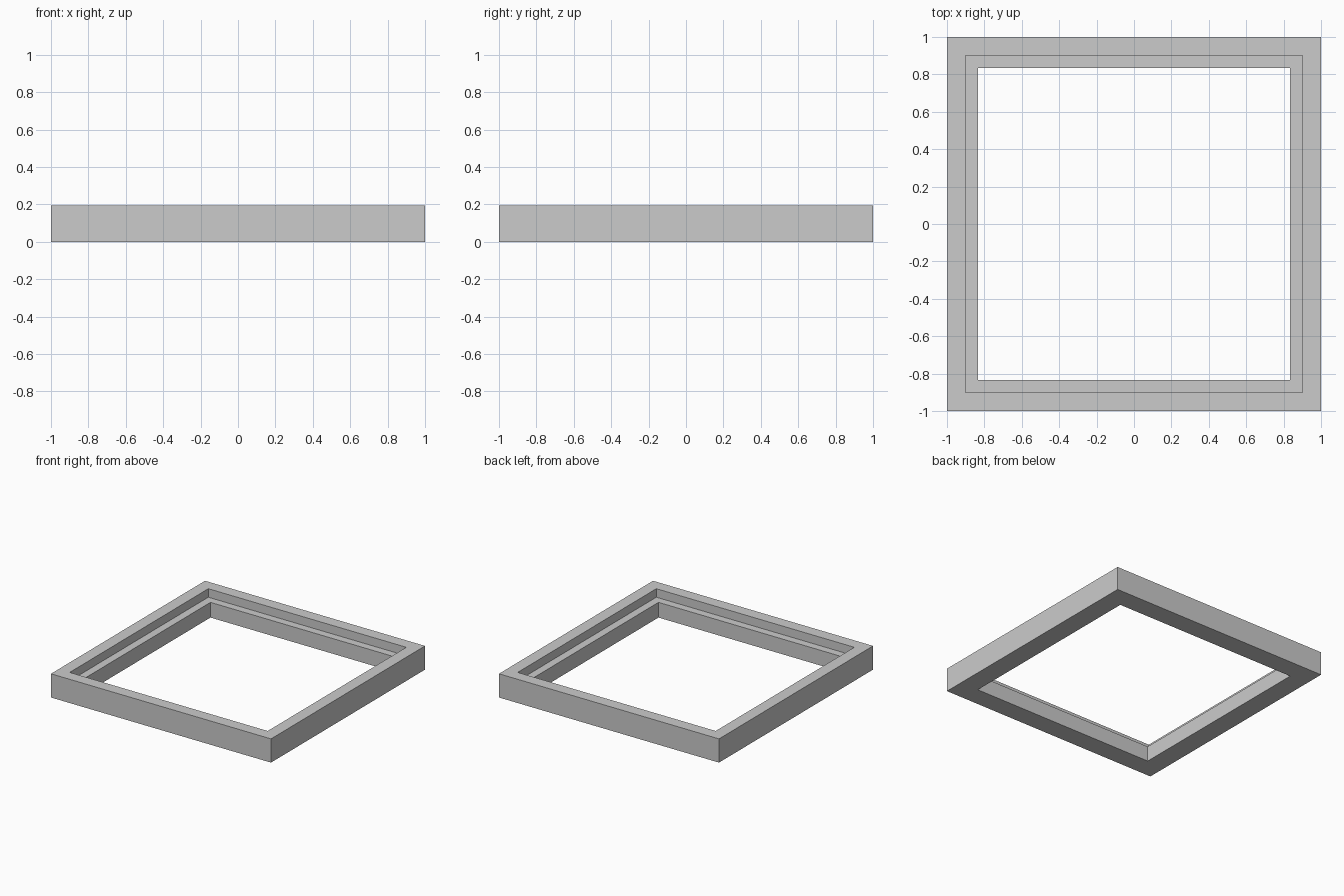
import bpy
import bmesh

cube = bpy.data.objects.get("Cube")
if cube:
    bpy.data.objects.remove(cube, do_unlink=True)

# Single grey material
GREY = (0.6, 0.6, 0.6, 1)
mat = bpy.data.materials.new("plain_grey")
mat.use_nodes = True
mat.diffuse_color = GREY
mat.node_tree.nodes["Principled BSDF"].inputs["Base Color"].default_value = GREY

# Stepped rail section as (distance from centre, height)
HEIGHT, LEDGE = 0.195, 0.125
OUTER, REBATE, INNER = 1.0, 0.9, 0.835
section = [(OUTER, 0), (OUTER, HEIGHT), (REBATE, HEIGHT),
           (REBATE, LEDGE), (INNER, LEDGE), (INNER, 0)]
corners = [(-1, -1), (1, -1), (1, 1), (-1, 1)]

# Square frame: sweep the section round the four mitred corners
bm = bmesh.new()
rings = [[bm.verts.new((r * sx, r * sy, z)) for sx, sy in corners]
         for r, z in section]
for i, ring in enumerate(rings):
    following = rings[(i + 1) % len(rings)]
    for k in range(4):
        n = (k + 1) % 4
        bm.faces.new((ring[k], ring[n], following[n], following[k]))
bmesh.ops.recalc_face_normals(bm, faces=bm.faces)

mesh = bpy.data.meshes.new("rebated_frame")
bm.to_mesh(mesh)
bm.free()
mesh.materials.append(mat)
frame = bpy.data.objects.new("rebated_frame", mesh)
bpy.context.collection.objects.link(frame)
